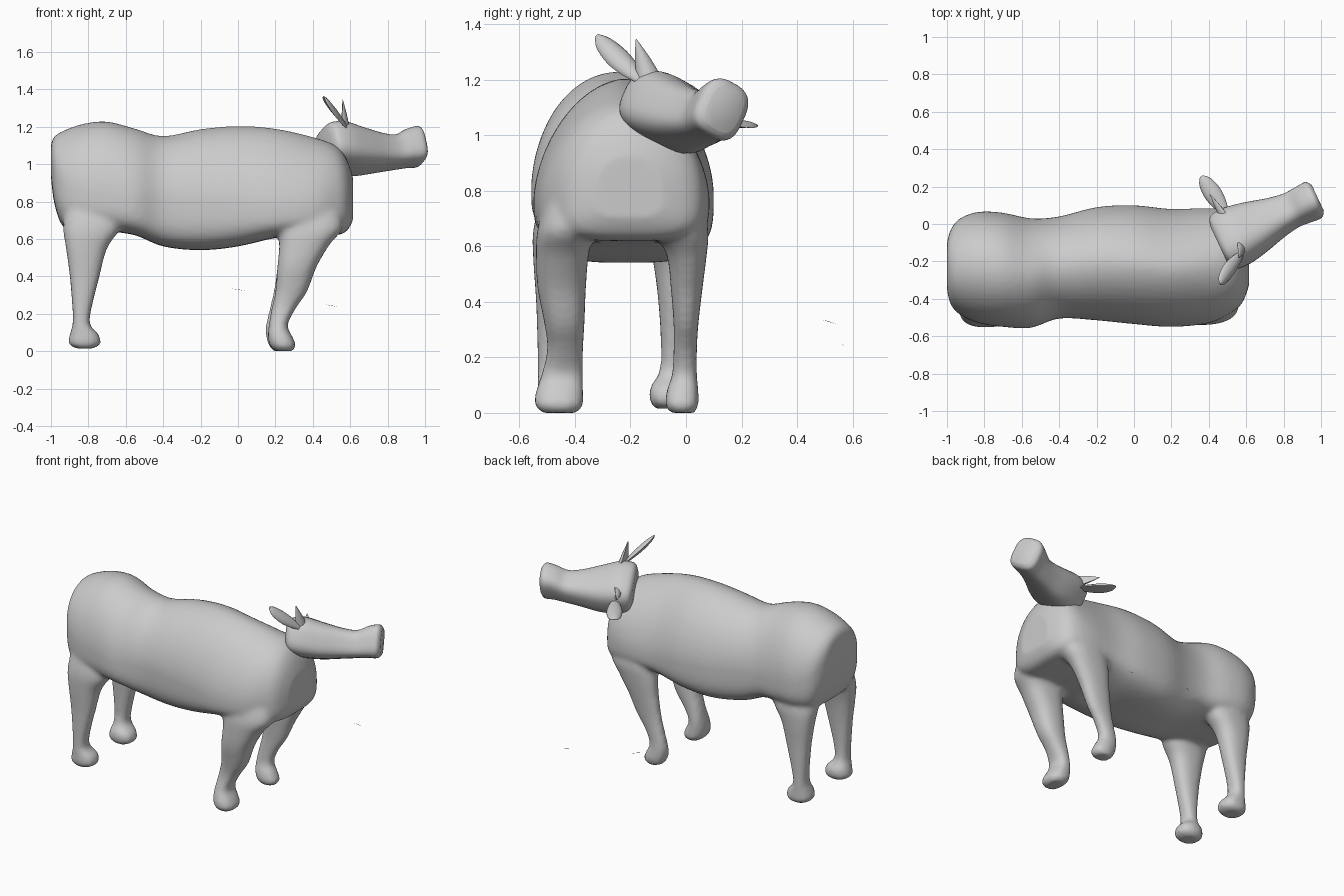
import bpy, bmesh
from math import sin, cos, pi, radians
from mathutils import Vector, Matrix

cube = bpy.data.objects.get("Cube")
if cube:
    bpy.data.objects.remove(cube)

hide = bpy.data.materials.new("plain_grey")
hide.use_nodes = True
GREY = (0.6, 0.6, 0.6, 1)
hide.diffuse_color = GREY
hide.node_tree.nodes["Principled BSDF"].inputs["Base Color"].default_value = GREY


def smooth_stations(rows, steps):
    """Catmull-Rom interpolation of rows of numbers."""
    out = []
    for i in range(len(rows) - 1):
        a, b = rows[max(i - 1, 0)], rows[i]
        c, d = rows[i + 1], rows[min(i + 2, len(rows) - 1)]
        for s in range(steps):
            t = s / steps
            out.append([q + 0.5 * t * (r - p + t * (2*p - 5*q + 4*r - w + t * (3*(q - r) + w - p)))
                        for p, q, r, w in zip(a, b, c, d)])
    return out + [list(rows[-1])]


def spow(v, n):
    return (1 if v >= 0 else -1) * abs(v) ** (2 / n)


def section(upper, lower, sides=32):
    """Unit rounded-box outline with separate upper and lower squareness."""
    pts = []
    for k in range(sides):
        a = 2 * pi * (k + 0.5) / sides
        n = upper if sin(a) > 0 else lower
        pts.append((spow(cos(a), n), spow(sin(a), n)))
    return pts


def loft(bm, rings):
    loops = [[bm.verts.new(p) for p in ring] for ring in rings]
    n = len(loops[0])
    for a, b in zip(loops, loops[1:]):
        for k in range(n):
            bm.faces.new((a[k], a[(k + 1) % n], b[(k + 1) % n], b[k]))
    bm.faces.new(loops[0][::-1])
    bm.faces.new(loops[-1])


def finish(bm, name, angle=50):
    bmesh.ops.recalc_face_normals(bm, faces=bm.faces)
    me = bpy.data.meshes.new(name)
    bm.to_mesh(me)
    bm.free()
    ob = bpy.data.objects.new(name, me)
    bpy.context.collection.objects.link(ob)
    me.materials.append(hide)
    bpy.ops.object.select_all(action='DESELECT')
    ob.select_set(True)
    bpy.context.view_layer.objects.active = ob
    bpy.ops.object.shade_smooth_by_angle(angle=radians(angle))
    return ob


# Trunk: x, right, left, bottom, widest height, top, squareness of the back
trunk = [
    (-1.00, -0.35, -0.10, 0.93, 1.02, 1.11, 2),
    (-0.98, -0.43, -0.03, 0.78, 0.95, 1.15, 2),
    (-0.93, -0.485, 0.03, 0.66, 0.88, 1.18, 2),
    (-0.83, -0.53, 0.065, 0.64, 0.84, 1.215, 2),
    (-0.70, -0.55, 0.06, 0.64, 0.82, 1.228, 2),
    (-0.55, -0.555, 0.03, 0.62, 0.80, 1.19, 1.9),
    (-0.40, -0.505, 0.04, 0.56, 0.80, 1.15, 1.9),
    (-0.20, -0.515, 0.09, 0.54, 0.79, 1.187, 1.85),
    (0.00, -0.535, 0.10, 0.56, 0.78, 1.204, 1.8),
    (0.20, -0.55, 0.08, 0.605, 0.76, 1.19, 1.75),
    (0.40, -0.53, 0.085, 0.62, 0.76, 1.145, 1.8),
    (0.52, -0.475, 0.065, 0.62, 0.77, 1.10, 2),
    (0.58, -0.42, 0.015, 0.64, 0.77, 1.03, 2.1),
    (0.615, -0.33, -0.08, 0.70, 0.78, 0.93, 2.2),
]
bm = bmesh.new()
loft(bm, [[(x, (r + l) / 2 + (l - r) / 2 * u, m + v * ((t - m) if v > 0 else (m - b)))
           for u, v in section(n, 3.6, 48)] for x, r, l, b, m, t, n in smooth_stations(trunk, 4)])

# Legs: height, back, front, right side, left side
front_right = [
    (0.00, 0.20, 0.29, -0.52, -0.39), (0.03, 0.17, 0.31, -0.545, -0.37),
    (0.08, 0.16, 0.29, -0.54, -0.37), (0.14, 0.165, 0.265, -0.52, -0.37),
    (0.23, 0.18, 0.31, -0.50, -0.37), (0.32, 0.20, 0.37, -0.51, -0.365),
    (0.45, 0.21, 0.42, -0.535, -0.36), (0.57, 0.22, 0.49, -0.54, -0.35),
    (0.66, 0.21, 0.56, -0.535, -0.33), (0.78, 0.22, 0.54, -0.50, -0.33)]
front_left = [
    (0.00, 0.19, 0.29, -0.06, 0.035), (0.03, 0.165, 0.31, -0.075, 0.045),
    (0.08, 0.15, 0.29, -0.07, 0.045), (0.14, 0.15, 0.265, -0.05, 0.04),
    (0.23, 0.17, 0.30, -0.045, 0.04), (0.32, 0.19, 0.36, -0.045, 0.045),
    (0.45, 0.21, 0.42, -0.055, 0.06), (0.57, 0.22, 0.49, -0.07, 0.075),
    (0.66, 0.22, 0.55, -0.12, 0.08), (0.78, 0.22, 0.53, -0.13, 0.05)]


def hind(inner, outer, way):
    """Hind leg between its inner and outer side, way is +1 on the left."""
    rows = [(0.015, -0.87, -0.77, 0.02, -0.02), (0.04, -0.905, -0.735, 0, 0),
            (0.09, -0.90, -0.745, 0, 0), (0.14, -0.885, -0.79, 0.03, 0),
            (0.22, -0.885, -0.785, 0.04, 0), (0.40, -0.90, -0.74, 0.03, 0.005),
            (0.55, -0.92, -0.70, 0.01, 0.015), (0.66, -0.935, -0.63, -0.02, 0.015),
            (0.80, -0.92, -0.62, -0.05, -0.02)]
    return [(z, b, f, *sorted((inner + way * i, outer + way * o))) for z, b, f, i, o in rows]


round_leg = section(2.4, 2.4, 24)
for leg in (front_right, front_left, hind(-0.13, 0.02, 1), hind(-0.39, -0.535, -1)):
    loft(bm, [[((b + f) / 2 + (f - b) / 2 * u, (r + l) / 2 + (l - r) / 2 * v, z)
               for u, v in round_leg] for z, b, f, r, l in smooth_stations(leg, 4)])

body = finish(bm, "body_and_legs")
fuse = body.modifiers.new("fuse", 'REMESH')
fuse.mode = 'VOXEL'
fuse.voxel_size = 0.015
fuse.use_smooth_shade = True
relax = body.modifiers.new("relax", 'SMOOTH')
relax.factor = 0.5
relax.iterations = 6

# Head, turned to the left and tilted: distance, half width, half height, height
head = [(-0.075, 0.11, 0.07, 1.10), (-0.05, 0.155, 0.11, 1.09), (0.03, 0.16, 0.125, 1.085),
        (0.14, 0.14, 0.113, 1.07), (0.26, 0.108, 0.094, 1.063), (0.35, 0.092, 0.086, 1.065),
        (0.42, 0.092, 0.098, 1.085), (0.485, 0.094, 0.103, 1.095), (0.51, 0.065, 0.08, 1.095)]
turn = Matrix.Rotation(radians(25), 3, 'Z')
axis, tilt = turn @ Vector((1, 0, 0)), turn @ Matrix.Rotation(radians(-27), 3, 'X')
side, up = tilt @ Vector((0, 1, 0)), tilt @ Vector((0, 0, 1))
poll = Vector((0.52, -0.075, 0))
outline = section(2.8, 3.2)
bm = bmesh.new()
loft(bm, [[poll + axis * d + Vector((0, 0, z)) + side * (w * u) + up * (h * v)
           for u, v in outline] for d, w, h, z in smooth_stations(head, 4)])
finish(bm, "head", 40)


def leaf(name, base, tip, across, width, thick, profile):
    """Tapered ear or horn running from base to tip."""
    base, tip = Vector(base), Vector(tip)
    along = tip - base
    normal = along.cross(Vector(across)).normalized()
    wide = normal.cross(along).normalized()
    bm = bmesh.new()
    loft(bm, [[base + along * t + wide * (width * s * u) + normal * (thick * s * (v + u * u))
               for u, v in section(2, 2, 12)]
              for t, s in smooth_stations(profile, 4)])
    finish(bm, name)


ear_shape = [(0, 0.4), (0.25, 0.8), (0.55, 1), (0.85, 0.75), (1, 0.2)]
horn_shape = [(0, 1), (0.5, 0.6), (1, 0.05)]
leaf("right_ear", (0.58, -0.16, 1.20), (0.46, -0.32, 1.36), (-0.5, 1, 0.6), 0.045, 0.014, ear_shape)
leaf("left_ear", (0.49, 0.06, 1.06), (0.36, 0.255, 1.035), (0.8, 0.5, 0), 0.05, 0.014, ear_shape)
leaf("right_horn", (0.58, -0.13, 1.19), (0.56, -0.18, 1.345), (0, 1, 0), 0.05, 0.02, horn_shape)
leaf("left_horn", (0.47, 0.05, 1.11), (0.405, 0.16, 1.12), (0, 0, 1), 0.035, 0.02, horn_shape)

# Loose slivers beside the animal
bm = bmesh.new()
for a, b in (((-0.04, 0.49, 0.335), (0.05, 0.54, 0.32)), ((0.46, 0.56, 0.25), (0.54, 0.57, 0.235))):
    a, b = Vector(a), Vector(b)
    bm.faces.new([bm.verts.new(p) for p in (a, b, (a + b) / 2 + Vector((0, 0, 0.002)))])
finish(bm, "loose_slivers")
